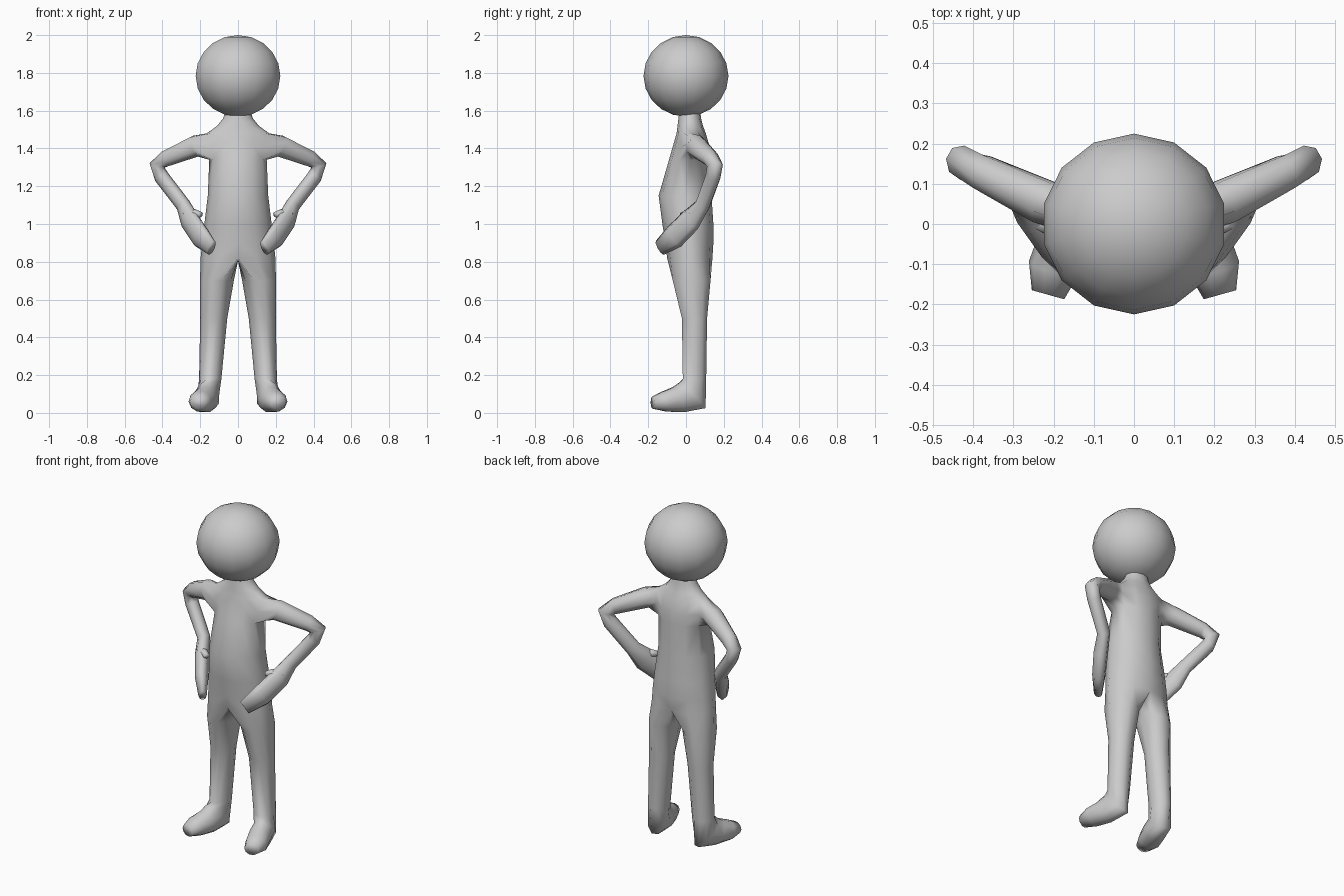
import bpy, bmesh
from math import sin, cos, pi, radians
from mathutils import Vector as V

if "Cube" in bpy.data.objects:
    bpy.data.objects.remove(bpy.data.objects["Cube"])


def ring(bm, c, u, v, n):
    """Elliptical loop of n verts around c with half-axes u and v."""
    c, u, v = V(c), V(u), V(v)
    return [bm.verts.new(c + u * cos(2 * pi * i / n) + v * sin(2 * pi * i / n)) for i in range(n)]


def bridge(bm, a, b):
    """Join two closed loops of equal length using the least twisted pairing."""
    n = len(a)
    options = [[w[(i + k) % n] for i in range(n)] for w in (b, b[::-1]) for k in range(n)]
    best = min(options, key=lambda w: sum((p.co - q.co).length_squared for p, q in zip(a, w)))
    for i in range(n):
        j = (i + 1) % n
        bm.faces.new((a[i], a[j], best[j], best[i]))
    return best


def tube_rings(bm, path, ref, n):
    """Rings along a path of (x, y, z, half size along ref, half size across)."""
    pts = [V(p[:3]) for p in path]
    out = []
    for i, p in enumerate(path):
        t = (pts[min(i + 1, len(pts) - 1)] - pts[max(i - 1, 0)]).normalized()
        u = (V(ref) - t * V(ref).dot(t)).normalized()
        out.append(ring(bm, pts[i], u * p[3], t.cross(u) * p[4], n))
    return out


def chain(bm, start, rings):
    for r in rings:
        start = bridge(bm, start, r)
    bm.faces.new(start)


def finish(bm, name, mirror=True):
    bmesh.ops.recalc_face_normals(bm, faces=bm.faces)
    for f in bm.faces:
        f.smooth = True
    me = bpy.data.meshes.new(name)
    bm.to_mesh(me)
    bm.free()
    ob = bpy.data.objects.new(name, me)
    bpy.context.collection.objects.link(ob)
    if mirror:
        ob.modifiers.new("mirror", "MIRROR").use_clip = True
    return ob


# Head
bm = bmesh.new()
bmesh.ops.create_uvsphere(bm, u_segments=14, v_segments=10, radius=1)
bmesh.ops.scale(bm, vec=(0.23, 0.225, 0.216), verts=bm.verts)
bmesh.ops.translate(bm, vec=(0, 0, 1.784), verts=bm.verts)
finish(bm, "head", False)

# Body half: torso rows of (z, half width, front y, back y)
bm = bmesh.new()
rows = [(1.60, .065, -.035, .075), (1.56, .078, -.04, .08), (1.52, .11, -.045, .09),
        (1.48, .165, -.05, .105), (1.41, .165, -.07, .125), (1.34, .152, -.09, .13),
        (1.15, .16, -.145, .135), (1.0, .178, -.125, .145), (.9, .19, -.11, .145),
        (.82, .198, -.1, .14)]
grid = []
for z, w, yf, yb in rows:
    angles = [radians(-90 + 30 * k) for k in range(7)]
    grid.append([bm.verts.new((w * cos(a), (yf + yb) / 2 + (yb - yf) / 2 * sin(a), z)) for a in angles])
for r in range(len(rows) - 1):
    for c in range(6):
        if r in (3, 4) and c in (2, 3):
            continue  # arm opening
        bm.faces.new((grid[r][c], grid[r][c + 1], grid[r + 1][c + 1], grid[r + 1][c]))

# Leg and foot
crotch = [bm.verts.new((0, y, .805)) for y in (.08, .02, -.04)]
leg = [ring(bm, ((x0 + x1) / 2, (y0 + y1) / 2, z), ((x1 - x0) / 2, 0, 0), (0, (y1 - y0) / 2, 0), 10)
       for z, x0, x1, y0, y1 in ((.7, .022, .201, -.075, .135), (.5, .057, .2, -.025, .115),
                                 (.18, .088, .206, -.02, .11))]
fwd, side, up = V((.27, -.96, 0)), V((.96, .27, 0)), V((0, 0, 1))
foot = [ring(bm, c, side * w, fwd * f + up * h, 10)
        for c, w, f, h in (((.158, .03, .09), .06, .075, .068), ((.175, -.04, .07), .064, .03, .069),
                           ((.2, -.11, .06), .064, .012, .056), ((.214, -.176, .055), .042, 0, .034))]
chain(bm, grid[-1] + crotch, leg + foot)

# Arm and hand
hole = [grid[3][2], grid[3][3], grid[3][4], grid[4][4], grid[5][4], grid[5][3], grid[5][2], grid[4][2]]
arm = tube_rings(bm, [(.225, .055, 1.412, .058, .06), (.38, .13, 1.347, .046, .046),
                      (.428, .153, 1.31, .04, .045), (.405, .143, 1.25, .038, .042),
                      (.29, .088, 1.10, .036, .043), (.257, .025, 1.02, .04, .065),
                      (.2, -.06, .935, .037, .068), (.14, -.138, .875, .023, .045)],
                 (.83, -.56, 0), 8)
chain(bm, hole, arm)
finish(bm, "body")

# Thumb
bm = bmesh.new()
thumb = tube_rings(bm, [(.275, .035, 1.04, .03, .03), (.225, .0, 1.055, .024, .024),
                        (.195, -.02, 1.05, .014, .016)], (0, 0, 1), 6)
bm.faces.new(thumb[0])
chain(bm, thumb[0], thumb[1:])
finish(bm, "thumbs")
